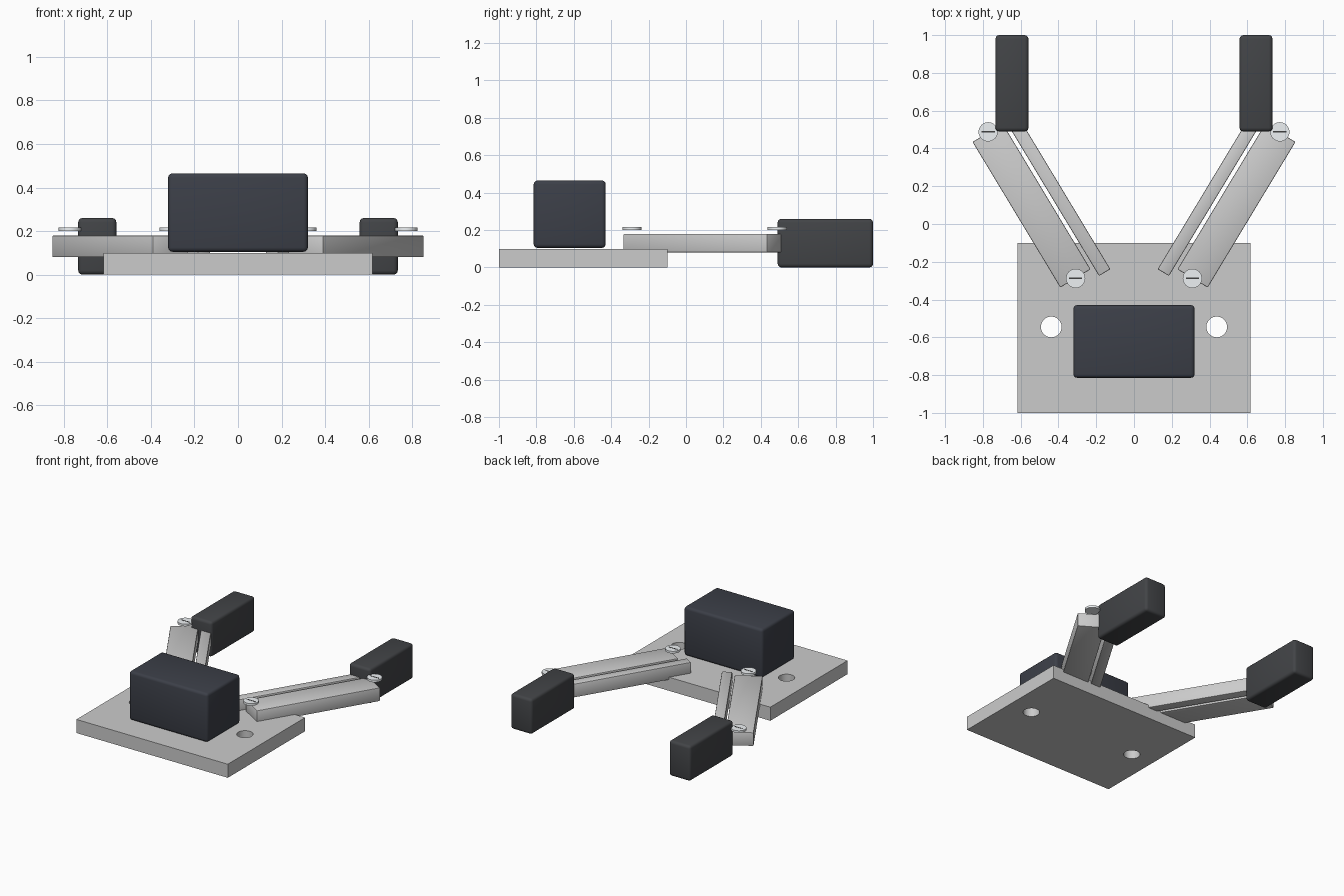
import bpy, math
from mathutils import Vector

if "Cube" in bpy.data.objects:
    bpy.data.objects.remove(bpy.data.objects["Cube"])


def material(name, rgb):
    m = bpy.data.materials.new(name)
    m.diffuse_color = (*rgb, 1)
    m.use_nodes = True
    m.node_tree.nodes["Principled BSDF"].inputs["Base Color"].default_value = m.diffuse_color
    return m


HOUSING = material("dark_housing", (0.045, 0.05, 0.065))
RUBBER = material("dark_pad", (0.055, 0.058, 0.063))
STEEL = material("bright_steel", (0.85, 0.88, 0.9))
SLOT = material("slot_dark", (0.05, 0.05, 0.05))


def finish(o, name, mat=None, bevel=0, seg=3):
    o.name = name
    bpy.ops.object.transform_apply(location=False, rotation=True, scale=True)
    if mat:
        o.data.materials.append(mat)
    if bevel:
        b = o.modifiers.new("bevel", 'BEVEL')
        b.width, b.segments = bevel, seg
        bpy.ops.object.modifier_apply(modifier=b.name)
        bpy.ops.object.shade_smooth_by_angle(angle=math.radians(40))
    return o


def box(name, centre, size, rot=0, **kw):
    bpy.ops.mesh.primitive_cube_add(size=1, location=centre, rotation=(0, 0, rot))
    o = bpy.context.object
    o.scale = size
    return finish(o, name, **kw)


def disc(name, centre, r, h, mat=None):
    bpy.ops.mesh.primitive_cylinder_add(vertices=32, radius=r, depth=h, location=centre)
    o = finish(bpy.context.object, name, mat)
    bpy.ops.object.shade_smooth_by_angle(angle=math.radians(40))
    return o


# base plate with two through holes
plate = box("base_plate", (0, -0.55, 0.05), (1.234, 0.9, 0.1))
for s in (-1, 1):
    cutter = disc("hole_cutter", (s * 0.438, -0.545, 0.05), 0.055, 0.3)
    m = plate.modifiers.new("hole", 'BOOLEAN')
    m.operation, m.solver, m.object = 'DIFFERENCE', 'EXACT', cutter
    bpy.context.view_layer.objects.active = plate
    bpy.ops.object.modifier_apply(modifier=m.name)
    bpy.data.objects.remove(cutter)
bpy.context.view_layer.objects.active = plate
plate.select_set(True)
bpy.ops.object.shade_smooth_by_angle(angle=math.radians(40))

# motor block
box("motor_block", (0, -0.622, 0.285), (0.642, 0.385, 0.36), mat=HOUSING, bevel=0.02)

# two mirrored arms, each with wide bar, narrow bar, screws and finger pad
angle = math.radians(58.9)
along = Vector((math.cos(angle), math.sin(angle), 0))
for s, side in ((-1, "left"), (1, "right")):
    for part, start, width, length in (("wide", (0.31, -0.288, 0.13), 0.187, 0.9),
                                       ("narrow", (0.155, -0.257, 0.13), 0.07, 0.9)):
        c = Vector(start) + along * length / 2
        box(f"{side}_{part}_arm", (s * c.x, c.y, c.z), (length, width, 0.1),
            rot=s * angle, bevel=0.006, seg=2)
    for end, (x, y) in (("inner", (0.309, -0.288)), ("outer", (0.772, 0.488))):
        disc(f"{side}_{end}_screw", (s * x, y, 0.208), 0.051, 0.016, STEEL)
        box(f"{side}_{end}_screw_slot", (s * x, y, 0.214), (0.07, 0.008, 0.006), mat=SLOT)
    box(f"{side}_finger_pad", (s * 0.646, 0.745, 0.13), (0.175, 0.51, 0.26),
        mat=RUBBER, bevel=0.02)
